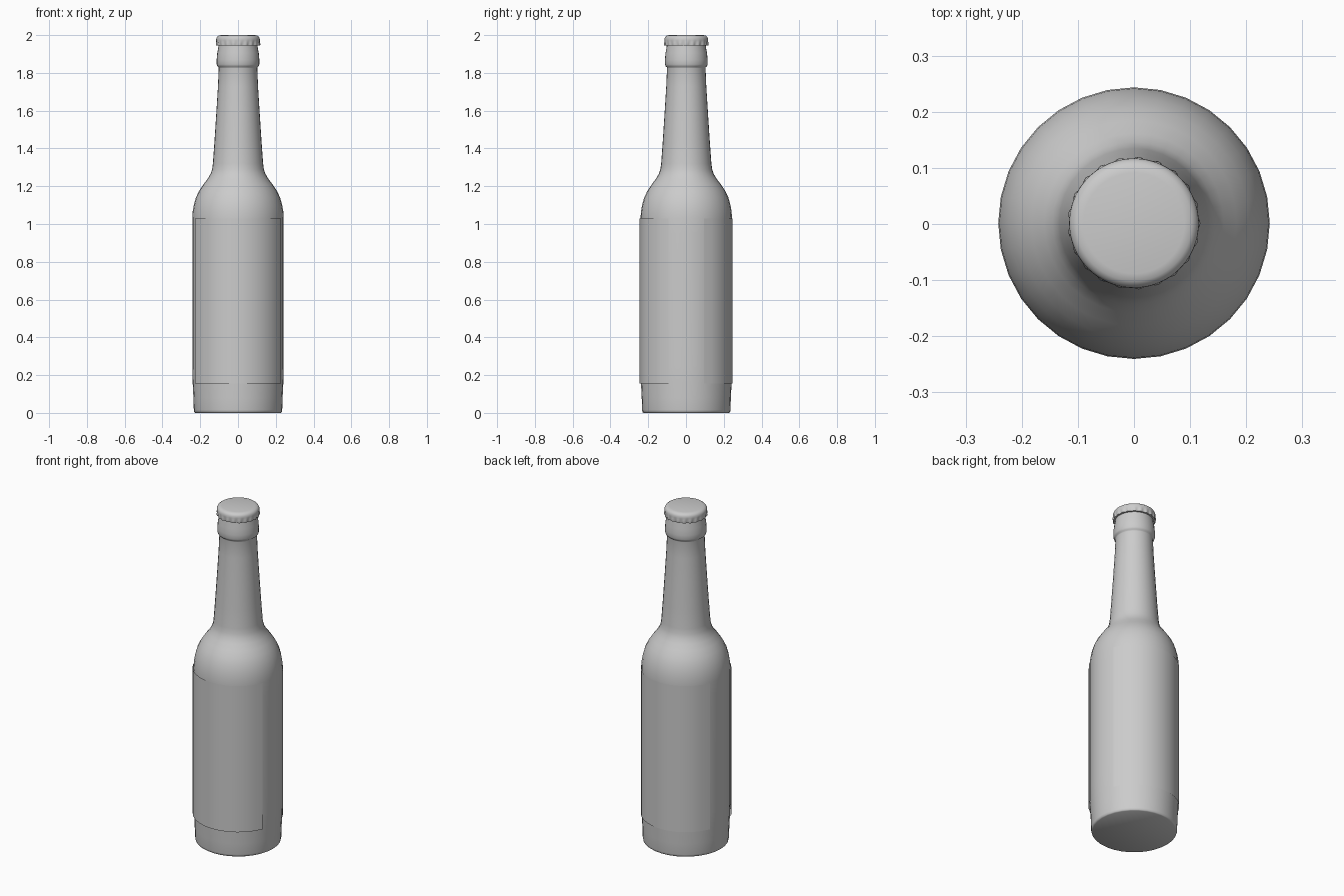
import bpy, bmesh
from math import cos, sin, pi, radians

if "Cube" in bpy.data.objects:
    bpy.data.objects.remove(bpy.data.objects["Cube"])

CY = 0.0015  # axis offset so the labelled bottle is centred


def make_object(name, bm, angle):
    bmesh.ops.recalc_face_normals(bm, faces=bm.faces)
    mesh = bpy.data.meshes.new(name)
    bm.to_mesh(mesh)
    bm.free()
    obj = bpy.data.objects.new(name, mesh)
    bpy.context.collection.objects.link(obj)
    obj.location.y = CY
    bpy.ops.object.select_all(action='DESELECT')
    obj.select_set(True)
    bpy.context.view_layer.objects.active = obj
    bpy.ops.object.shade_smooth_by_angle(angle=radians(angle))
    return obj


def lathe(name, profile, segs, angle, ripple=0.0, teeth=1):
    """Revolve (radius, z, ripple weight) points and close both ends."""
    bm = bmesh.new()
    rings = []
    for r, z, w in profile:
        ring = []
        for i in range(segs):
            a = 2 * pi * i / segs
            rr = r + w * ripple * cos(teeth * a)
            ring.append(bm.verts.new((rr * cos(a), rr * sin(a), z)))
        rings.append(ring)
    for lo, hi in zip(rings, rings[1:]):
        for i in range(segs):
            j = (i + 1) % segs
            bm.faces.new((lo[i], lo[j], hi[j], hi[i]))
    bm.faces.new(rings[0][::-1])
    bm.faces.new(rings[-1])
    return make_object(name, bm, angle)


def label(name, radius, facing):
    """Curved paper sheet spanning 135 degrees of the body."""
    bm = bmesh.new()
    cols = []
    for i in range(13):
        a = radians(facing - 67.5 + 135 * i / 12)
        cols.append([bm.verts.new((radius * cos(a), radius * sin(a), z))
                     for z in (0.155, 1.03)])
    for p, q in zip(cols, cols[1:]):
        bm.faces.new((p[0], q[0], q[1], p[1]))
    return make_object(name, bm, 40)


# glass: base, body, shoulder, neck and lip
glass = [(0.226, 0.0), (0.232, 0.004), (0.234, 0.015), (0.236, 0.08),
         (0.240, 0.16), (0.242, 0.25), (0.242, 0.95), (0.242, 1.03),
         (0.240, 1.065), (0.234, 1.10), (0.223, 1.14), (0.205, 1.177),
         (0.183, 1.21), (0.160, 1.24), (0.145, 1.266), (0.137, 1.29),
         (0.133, 1.32), (0.125, 1.43), (0.114, 1.60), (0.106, 1.73),
         (0.102, 1.825), (0.103, 1.830), (0.109, 1.834), (0.113, 1.845),
         (0.113, 1.87), (0.110, 1.905), (0.105, 1.93), (0.103, 1.95)]
lathe("bottle_glass", [(r, z, 0) for r, z in glass], 32, 50)

# crimped crown cap
cap = [(0.104, 1.944, 0.3), (0.114, 1.944, 1), (0.1155, 1.952, 1),
       (0.115, 1.962, 0.6), (0.1155, 1.972, 0), (0.115, 1.982, 0),
       (0.111, 1.991, 0), (0.103, 1.997, 0), (0.090, 2.0, 0)]
lathe("bottle_cap", cap, 126, 50, ripple=0.003, teeth=21)

# labels
label("front_label", 0.2475, -90)
label("back_label", 0.2445, 90)
